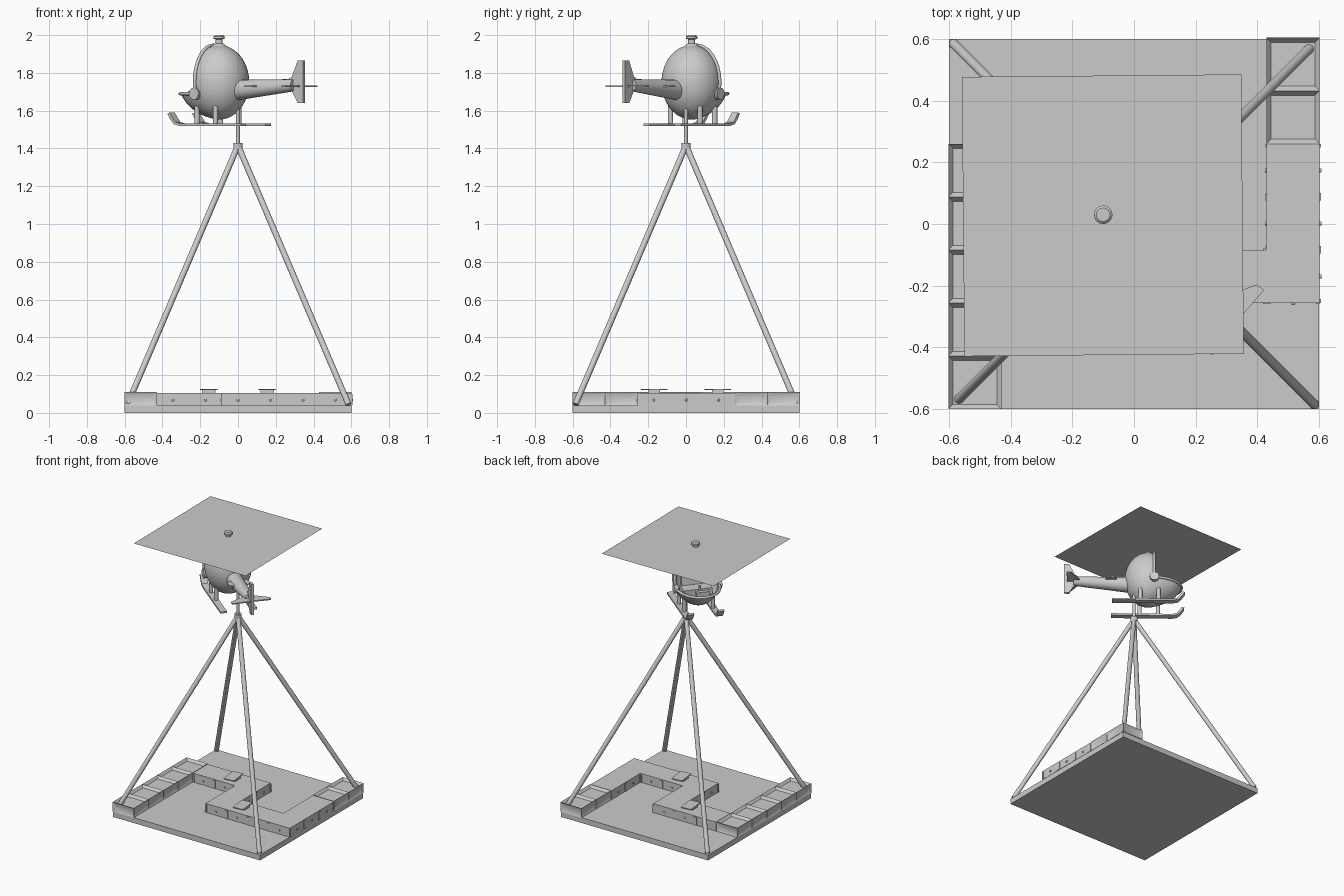
import bpy, bmesh, math
from mathutils import Matrix, Vector

cube = bpy.data.objects.get("Cube")
if cube:
    bpy.data.objects.remove(cube)

GREY = (0.6, 0.6, 0.6, 1)
mat = bpy.data.materials.new("plain_grey")
mat.use_nodes = True
mat.diffuse_color = GREY
mat.node_tree.nodes["Principled BSDF"].inputs["Base Color"].default_value = GREY

WORLD = Matrix()
# Helicopter frame: local +x runs toward the tail
HELI = Matrix.Translation((-0.1, 0.03, 1.75)) @ Matrix.Rotation(math.radians(-38.7), 4, 'Z')


def finish(name, bm, frame=WORLD):
    bmesh.ops.recalc_face_normals(bm, faces=bm.faces)
    me = bpy.data.meshes.new(name)
    bm.to_mesh(me)
    bm.free()
    me.materials.append(mat)
    me.shade_smooth()
    me.set_sharp_from_angle(angle=math.radians(35))
    ob = bpy.data.objects.new(name, me)
    ob.matrix_world = frame
    bpy.context.collection.objects.link(ob)
    return ob


def box(name, pos, size, frame=WORLD, turn=Matrix()):
    bm = bmesh.new()
    bmesh.ops.create_cube(bm, size=1, matrix=Matrix.Translation(pos) @ turn @ Matrix.Diagonal((*size, 1)))
    return finish(name, bm, frame)


def rod(name, a, b, r1, r2=None, frame=WORLD, sides=20):
    a, b = Vector(a), Vector(b)
    d = b - a
    m = Matrix.Translation((a + b) / 2) @ d.to_track_quat('Z', 'Y').to_matrix().to_4x4()
    bm = bmesh.new()
    bmesh.ops.create_cone(bm, cap_ends=True, segments=sides, radius1=r1,
                          radius2=r1 if r2 is None else r2, depth=d.length, matrix=m)
    return finish(name, bm, frame)


def lathe(name, profile, frame=WORLD):
    bm = bmesh.new()
    vs = [bm.verts.new((r, 0, z)) for r, z in profile]
    es = [bm.edges.new(p) for p in zip(vs, vs[1:])]
    bmesh.ops.spin(bm, geom=vs + es, axis=(0, 0, 1), cent=(0, 0, 0), steps=24, angle=math.tau)
    bmesh.ops.remove_doubles(bm, verts=bm.verts, dist=1e-5)
    return finish(name, bm, frame)


def slab(name, outline, direction, frame=WORLD):
    """Extrude a closed outline along a direction."""
    bm = bmesh.new()
    d = Vector(direction)
    f = bm.faces.new([bm.verts.new(Vector(p) - d / 2) for p in outline])
    top = bmesh.ops.extrude_face_region(bm, geom=[f])["geom"]
    bmesh.ops.translate(bm, verts=[v for v in top if isinstance(v, bmesh.types.BMVert)], vec=d)
    return finish(name, bm, frame)


def tube(name, pts, r, frame=WORLD):
    cu = bpy.data.curves.new(name, 'CURVE')
    cu.dimensions = '3D'
    cu.bevel_depth = r
    cu.use_fill_caps = True
    sp = cu.splines.new('POLY')
    sp.points.add(len(pts) - 1)
    for p, co in zip(sp.points, pts):
        p.co = (*co, 1)
    cu.materials.append(mat)
    ob = bpy.data.objects.new(name, cu)
    ob.matrix_world = frame
    bpy.context.collection.objects.link(ob)


# Ground plate
box("base_plate", (0, 0, 0.02), (1.2, 1.2, 0.04))

# Raised winding track made of square modules on a grid
P = 0.172
FLOOR, TOP = 0.04, 0.11
path = [(-3, j) for j in range(-3, 2)] + [(i, 1) for i in (-2, -1, 0)] + [(0, 0), (0, -1)]
path += [(i, -1) for i in (1, 2)] + [(3, j) for j in range(-1, 4)]
taken = set(path)
for i, j in path:
    framed = i == -3 or (i == 3 and j > 1)
    cx, cy = i * P, j * P + 0.002
    height = TOP - FLOOR if framed else TOP - FLOOR - 0.004
    bm = bmesh.new()
    bmesh.ops.create_cube(bm, size=1, matrix=Matrix.Translation((cx, cy, FLOOR + height / 2))
                          @ Matrix.Diagonal((P, P, height, 1)))
    bm.normal_update()
    sides = [f for f in bm.faces if abs(f.normal.z) < 0.5
             and (i + round(f.normal.x), j + round(f.normal.y)) not in taken]
    dirs = [f.normal.copy() for f in sides]
    if framed:
        roof = [f for f in bm.faces if f.normal.z > 0.5]
        bmesh.ops.inset_individual(bm, faces=roof, thickness=0.021, depth=-0.018)
        bmesh.ops.inset_individual(bm, faces=sides, thickness=0.024, depth=-0.008)
    finish("framed_module" if framed else "track_module", bm)
    if framed:
        continue
    for n in dirs:
        wall = Vector((cx, cy, 0.068)) + n * P / 2
        rod("side_knob", wall - n * 0.01, wall + n * 0.006, 0.009, 0.006, sides=12)
        along = Vector((-n.y, n.x, 0))
        for s in (-1, 1):
            p = wall + along * s * (P / 2 - 0.006)
            size = [0.008 + 0.004 * abs(c) for c in along[:2]]
            box("wall_post", (p.x, p.y, 0.07), (*size, 0.058))

# Flap plates lying on the track
for s in (-1, 1):
    c = Vector((s * 0.155, -s * 0.168, 0))
    box("flap_block", c + Vector((0, 0, 0.115)), (0.07, 0.06, 0.018))
    box("flap_plate", c + Vector((0, 0, 0.125)), (0.08, 0.13, 0.005),
        turn=Matrix.Rotation(0.12, 4, 'Z'))

# Four leaning legs, collar and mast
for sx in (-1, 1):
    for sy in (-1, 1):
        rod("support_leg", (sx * 0.585, sy * 0.585, 0.045), (0, 0, 1.415), 0.016)
rod("mast_collar", (0, 0, 1.395), (0, 0, 1.43), 0.025)
rod("mast", (0, 0, 1.41), (0, 0, 1.66), 0.01)

# Egg shaped cabin with open cockpit and a longer lower tub
bm = bmesh.new()
bmesh.ops.create_uvsphere(bm, u_segments=40, v_segments=28, radius=1,
                          matrix=Matrix.Diagonal((0.16, 0.16, 0.197, 1)))
CUT_X, CUT_Z = -0.04, -0.06
for co, no in (((CUT_X, 0, 0), (1, 0, 0)), ((0, 0, CUT_Z), (0, 0, 1))):
    bmesh.ops.bisect_plane(bm, geom=bm.verts[:] + bm.edges[:] + bm.faces[:], plane_co=co, plane_no=no)
gone = [f for f in bm.faces if f.calc_center_median().x < CUT_X and f.calc_center_median().z > CUT_Z]
bmesh.ops.delete(bm, geom=gone, context='FACES')
for v in bm.verts:
    if v.co.x < CUT_X:
        v.co.x = CUT_X + (v.co.x - CUT_X) * 1.7
cabin = finish("cabin_shell", bm, HELI)
mod = cabin.modifiers.new("thickness", 'SOLIDIFY')
mod.thickness = 0.01
mod.offset = -1

# Door arch, hinge discs, tub rim
RIM = 0.157
arch = [(CUT_X, RIM * math.cos(t), 0.195 * math.sin(t))
        for t in (-0.3 + k * (math.pi + 0.6) / 32 for k in range(33))]
tube("door_arch", arch, 0.01, HELI)
for s in (-1, 1):
    rod("hinge_disc", (CUT_X, s * 0.14, CUT_Z), (CUT_X, s * 0.165, CUT_Z), 0.032, frame=HELI)
rim = [(CUT_X - 0.19 * math.sin(t), 0.148 * math.cos(t), CUT_Z)
       for t in (k * math.pi / 24 for k in range(25))]
tube("tub_rim", rim, 0.009, HELI)

# Cockpit interior
box("seat_base", (-0.01, 0, -0.1), (0.1, 0.2, 0.05), HELI)
box("seat_back", (0.045, 0, -0.01), (0.025, 0.18, 0.17), HELI, Matrix.Rotation(0.15, 4, 'Y'))
box("dashboard", (-0.16, 0, -0.08), (0.03, 0.09, 0.07), HELI)
rod("control_stick", (-0.09, 0, -0.16), (-0.1, 0, -0.03), 0.008, frame=HELI)

# Tail boom, fin and stabilisers
rod("tail_boom", (0.1, 0, -0.042), (0.51, 0, -0.015), 0.056, 0.032, HELI)
slab("tail_fin", [(x, 0, z) for x, z in ((0.47, 0.015), (0.5, 0.03), (0.54, 0.115), (0.576, 0.115),
     (0.576, -0.11), (0.54, -0.11), (0.5, -0.045), (0.47, -0.04))], (0, 0.018, 0), HELI)
for s in (-1, 1):
    slab("stabiliser", [(x, s * y, -0.02) for x, y in ((0.45, 0), (0.53, 0.135), (0.56, 0.135), (0.555, 0))],
         (0, 0, 0.008), HELI)
    slab("boom_winglet", [(x, s * y, -0.02) for x, y in ((0.19, 0), (0.23, 0.075), (0.28, 0.075), (0.31, 0))],
         (0, 0, 0.008), HELI)

# Landing skids with upturned tips, and their struts
lower = [(0.25, -0.23), (-0.17, -0.23), (-0.205, -0.222), (-0.23, -0.195), (-0.25, -0.165)]
upper = [(-0.235, -0.16), (-0.215, -0.187), (-0.197, -0.21), (-0.168, -0.217), (0.25, -0.217)]
for s in (-1, 1):
    slab("skid", [(x, s * 0.105, z) for x, z in lower + upper], (0, 0.045, 0), HELI)
    for x in (-0.07, 0.055):
        rod("skid_strut", (x, s * 0.1, -0.22), (x, s * 0.1, -0.125), 0.014, frame=HELI)

# Rotor hub and square rotor sheet
lathe("rotor_hub", [(0, 0.17), (0.045, 0.18), (0.03, 0.2), (0.019, 0.206), (0.019, 0.228),
                    (0.03, 0.231), (0.03, 0.243), (0.022, 0.25), (0, 0.25)], HELI)
bm = bmesh.new()
bmesh.ops.create_grid(bm, x_segments=1, y_segments=1, size=0.453)
finish("rotor_sheet", bm, Matrix.Translation((-0.101, 0.028, 1.965)) @ Matrix.Rotation(0.009, 4, 'Z'))
